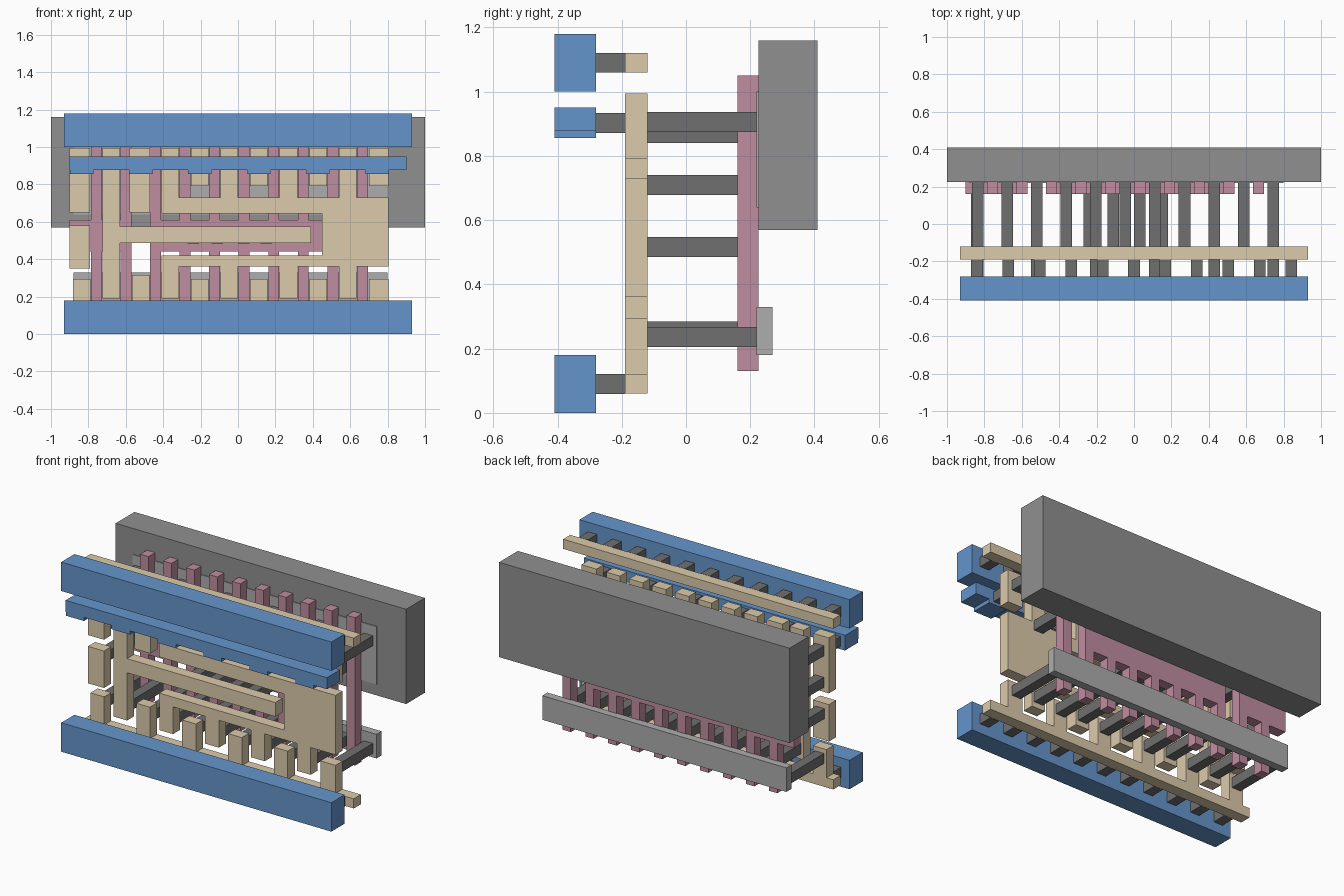
import bpy, bmesh

if "Cube" in bpy.data.objects:
    bpy.data.objects.remove(bpy.data.objects["Cube"])


def material(name, rgb):
    m = bpy.data.materials.new(name)
    m.diffuse_color = (*rgb, 1)
    m.use_nodes = True
    m.node_tree.nodes["Principled BSDF"].inputs["Base Color"].default_value = m.diffuse_color
    return m


BLUE = material("blue", (0.13, 0.30, 0.60))
TAN = material("tan", (0.72, 0.60, 0.41))
PINK = material("pink", (0.53, 0.27, 0.35))
DARK = material("dark_grey", (0.16, 0.16, 0.16))
MID = material("mid_grey", (0.28, 0.28, 0.28))
LIGHT = material("light_grey", (0.42, 0.42, 0.42))


def slab(name, rects, y0, y1, mat):
    """One object made of boxes: (x0, x1, z0, z1) rectangles spanning y0..y1."""
    bm = bmesh.new()
    for x0, x1, z0, z1 in rects:
        vs = bmesh.ops.create_cube(bm, size=1)["verts"]
        for v in vs:
            v.co = (x1 if v.co.x > 0 else x0,
                    y1 if v.co.y > 0 else y0,
                    z1 if v.co.z > 0 else z0)
    me = bpy.data.meshes.new(name)
    bm.to_mesh(me)
    bm.free()
    me.materials.append(mat)
    ob = bpy.data.objects.new(name, me)
    bpy.context.collection.objects.link(ob)
    return ob


def col(i):
    return -0.836 + 0.158 * i


def strip(i, z0, z1, w=0.094):
    return (col(i) - w / 2, col(i) + w / 2, z0, z1)


def pegs(xs, z, s=0.062):
    return [(x - s / 2, x + s / 2, z - s / 2, z + s / 2) for x in xs]


EVEN, ODD = range(0, 11, 2), range(1, 11, 2)

# Back layer: deep well block and the two thin strips
slab("well_block", [(-1, 1, 0.57, 1.16)], 0.225, 0.41, MID)
slab("upper_strip", [(-0.88, 0.80, 0.64, 1.0)], 0.22, 0.27, LIGHT)
slab("lower_strip", [(-0.88, 0.80, 0.18, 0.33)], 0.22, 0.27, LIGHT)

# Pink fingers with their crossing plates
fingers = [strip(i + 0.5, 0.13, 1.05, 0.058) for i in range(10)]
ends = [f[:2] for f in fingers]
slab("left_gate", fingers[:2] + [(-0.90, ends[0][0], 0.44, 0.61),
     (ends[0][1], ends[1][0], 0.44, 0.61)], 0.16, 0.225, PINK)
slab("right_gate", fingers[2:] + [(ends[i][1], ends[i + 1][0], 0.44, 0.61)
     for i in range(2, 9) if i < 5] + [(ends[i][1], ends[i + 1][0], 0.44, 0.61)
     for i in range(5, 8)], 0.16, 0.225, PINK)

# Long pegs from the tan layer to the back strips and the gates
long_pegs = (pegs([col(i) for i in EVEN], 0.906) + pegs([col(i) for i in ODD], 0.871)
             + pegs([col(i) for i in (0, 1, 2, 3, 5, 7, 9)], 0.71)
             + pegs([col(i) for i in EVEN], 0.236)
             + pegs([col(i) for i in ODD], 0.254))
slab("long_pegs", long_pegs, -0.12, 0.22, DARK)
slab("gate_pegs", pegs([-0.84, -0.24, -0.11, 0.03, 0.15], 0.516), -0.12, 0.16, DARK)

# Tan rails, the lower one with upright teeth
slab("upper_rail", [(-0.93, 0.93, 1.06, 1.12)], -0.19, -0.12, TAN)
slab("lower_rail", [(-0.93, 0.93, 0.06, 0.12)]
     + [strip(i, 0.12, 0.315 if i == 2 else 0.295) for i in EVEN[:-1]]
     + [(0.70, 0.805, 0.12, 0.295)], -0.19, -0.12, TAN)

# Tan pads
slab("upper_pads", [(-0.90, -0.79, 0.65, 0.995), (-0.58, -0.47, 0.65, 0.995),
     (0.70, 0.805, 0.79, 0.995)] + [strip(i, 0.79, 0.995) for i in (4, 6, 8)],
     -0.19, -0.12, TAN)
slab("input_pad", [(-0.90, -0.79, 0.35, 0.58)], -0.19, -0.12, TAN)

# Tan upright with a long arm
slab("inner_link", [strip(1, 0.19, 0.995), (col(1) + 0.047, 0.39, 0.487, 0.575)],
     -0.19, -0.12, TAN)

# Tan sideways U with comb teeth above and below
slab("output_comb", [(-0.41, 0.45, 0.645, 0.73), (-0.41, 0.45, 0.36, 0.42),
     (0.45, 0.805, 0.36, 0.73)]
     + [strip(i, 0.73, 0.995) for i in (3, 5, 7, 9)]
     + [strip(i, 0.19, 0.36) for i in (3, 5, 7, 9)], -0.19, -0.12, TAN)

# Short pegs between the tan and blue layers
rail_x = [0.168 * k for k in range(-5, 6)]
slab("short_pegs", pegs(rail_x, 0.09) + pegs(rail_x, 1.09)
     + pegs([col(i) for i in EVEN], 0.903), -0.28, -0.19, DARK)

# Blue front bars
slab("bottom_bar", [(-0.93, 0.93, 0, 0.18)], -0.41, -0.28, BLUE)
slab("top_bar", [(-0.93, 0.93, 1.0, 1.18)], -0.41, -0.28, BLUE)
slab("middle_bar", [(-0.90, 0.90, 0.878, 0.95)]
     + [strip(i, 0.855, 0.878, 0.125) for i in EVEN], -0.41, -0.28, BLUE)
